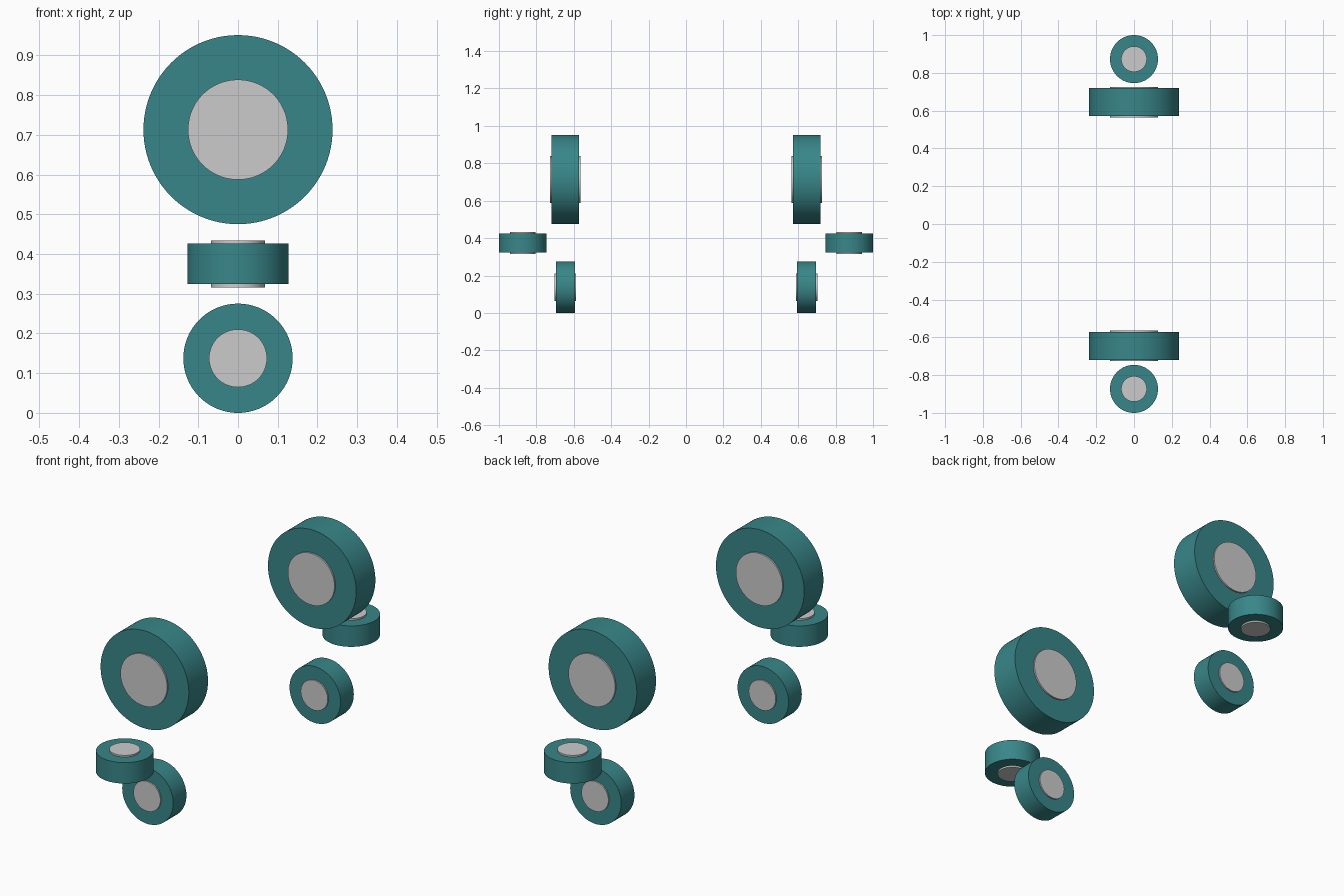
import bpy
from math import radians

if "Cube" in bpy.data.objects:
    bpy.data.objects.remove(bpy.data.objects["Cube"])


def material(name, color):
    m = bpy.data.materials.new(name)
    m.diffuse_color = color
    m.use_nodes = True
    m.node_tree.nodes["Principled BSDF"].inputs["Base Color"].default_value = m.diffuse_color
    return m


TEAL = material("teal_rubber", (0.04, 0.24, 0.25, 1))


def disc(name, radius, width, loc, upright, mat=None):
    # Solid cylinder; upright discs have their axle along y
    rot = (radians(90), 0, 0) if upright else (0, 0, 0)
    bpy.ops.mesh.primitive_cylinder_add(vertices=96, radius=radius, depth=width,
                                        location=loc, rotation=rot)
    ob = bpy.context.object
    ob.name = name
    if mat:
        ob.data.materials.append(mat)
    bpy.ops.object.shade_smooth_by_angle(angle=radians(30))


# name, y, z, tyre radius, tyre width, hub radius, hub width, upright
WHEELS = [
    ("drive_wheel", 0.645, 0.713, 0.238, 0.148, 0.126, 0.163, True),
    ("guide_wheel", 0.873, 0.375, 0.127, 0.102, 0.068, 0.118, False),
    ("lower_wheel", 0.645, 0.1375, 0.1375, 0.102, 0.073, 0.115, True),
]

# Mirrored sets on both ends
for side, s in (("front", -1), ("back", 1)):
    for name, y, z, r, w, hr, hw, upright in WHEELS:
        loc = (0, s * y, z)
        disc(f"{side}_{name}_tyre", r, w, loc, upright, TEAL)
        disc(f"{side}_{name}_hub", hr, hw, loc, upright)
